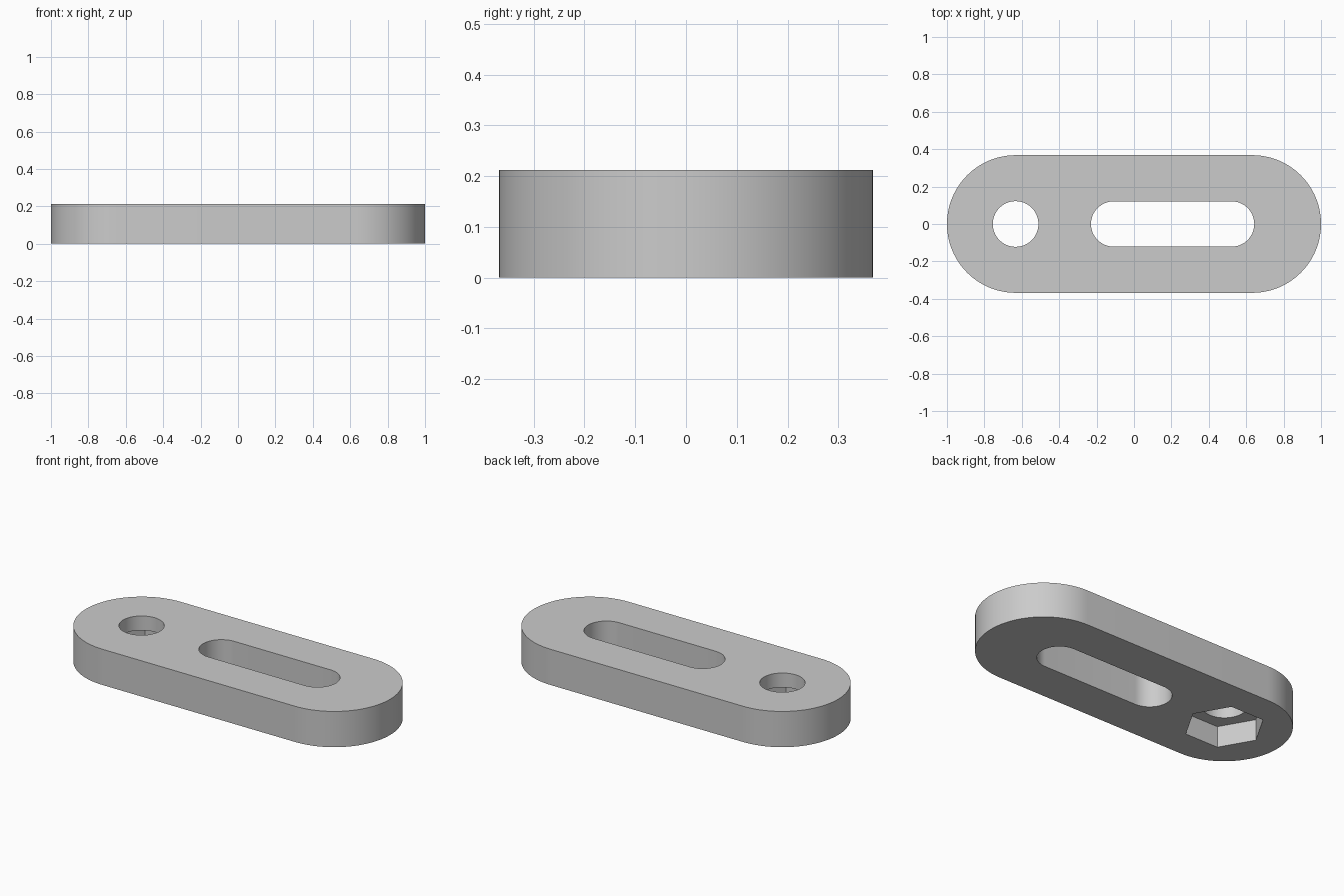
import bpy
import bmesh
from math import cos, sin, pi

cube = bpy.data.objects.get("Cube")
if cube:
    bpy.data.objects.remove(cube, do_unlink=True)

HEIGHT = 0.212
CAP_X, CAP_R = 0.632, 0.368
HOLE_X, HOLE_R = -0.633, 0.122
POCKET_R, POCKET_DEPTH = 0.22, 0.127
MARGIN = 0.1

grey = bpy.data.materials.new("plain grey")
grey.use_nodes = True
grey.diffuse_color = (0.6, 0.6, 0.6, 1)
grey.node_tree.nodes["Principled BSDF"].inputs["Base Color"].default_value = grey.diffuse_color


def arc(cx, radius, start, sweep, steps):
    """Points on an arc centred on the long axis."""
    return [(cx + radius * cos(start + sweep * i / steps),
             radius * sin(start + sweep * i / steps)) for i in range(steps + 1)]


def stadium(x0, x1, radius, steps=48):
    """Outline with two round ends."""
    return arc(x1, radius, -pi / 2, pi, steps) + arc(x0, radius, pi / 2, pi, steps)


def polygon(cx, radius, sides):
    return arc(cx, radius, 0, 2 * pi, sides)[:-1]


def prism(name, outline, z0, z1):
    """Extrude an outline between two heights."""
    bm = bmesh.new()
    base = bm.faces.new([bm.verts.new((x, y, z0)) for x, y in outline])
    grown = bmesh.ops.extrude_face_region(bm, geom=[base])["geom"]
    top = [v for v in grown if isinstance(v, bmesh.types.BMVert)]
    bmesh.ops.translate(bm, verts=top, vec=(0, 0, z1 - z0))
    bmesh.ops.recalc_face_normals(bm, faces=bm.faces)
    mesh = bpy.data.meshes.new(name)
    bm.to_mesh(mesh)
    bm.free()
    mesh.materials.append(grey)
    obj = bpy.data.objects.new(name, mesh)
    bpy.context.collection.objects.link(obj)
    return obj


# Plate with rounded ends
plate = prism("slotted_plate", stadium(-CAP_X, CAP_X, CAP_R), 0, HEIGHT)

# Long slot, round bolt hole and hexagonal nut pocket underneath
cutters = [
    prism("slot_cutter", stadium(-0.109, 0.522, 0.121, 32), -MARGIN, HEIGHT + MARGIN),
    prism("hole_cutter", polygon(HOLE_X, HOLE_R, 64), -MARGIN, HEIGHT + MARGIN),
    prism("nut_pocket_cutter", polygon(HOLE_X, POCKET_R, 6), -MARGIN, POCKET_DEPTH),
]
bpy.ops.object.select_all(action="DESELECT")
plate.select_set(True)
bpy.context.view_layer.objects.active = plate
for cutter in cutters:
    cutter.hide_render = True
    cut = plate.modifiers.new(cutter.name, "BOOLEAN")
    cut.operation = "DIFFERENCE"
    cut.solver = "EXACT"
    cut.object = cutter
    bpy.ops.object.modifier_apply(modifier=cut.name)
    bpy.data.objects.remove(cutter, do_unlink=True)

# Smooth curved walls, crisp rims
bpy.ops.object.shade_smooth_by_angle(angle=pi / 6)
